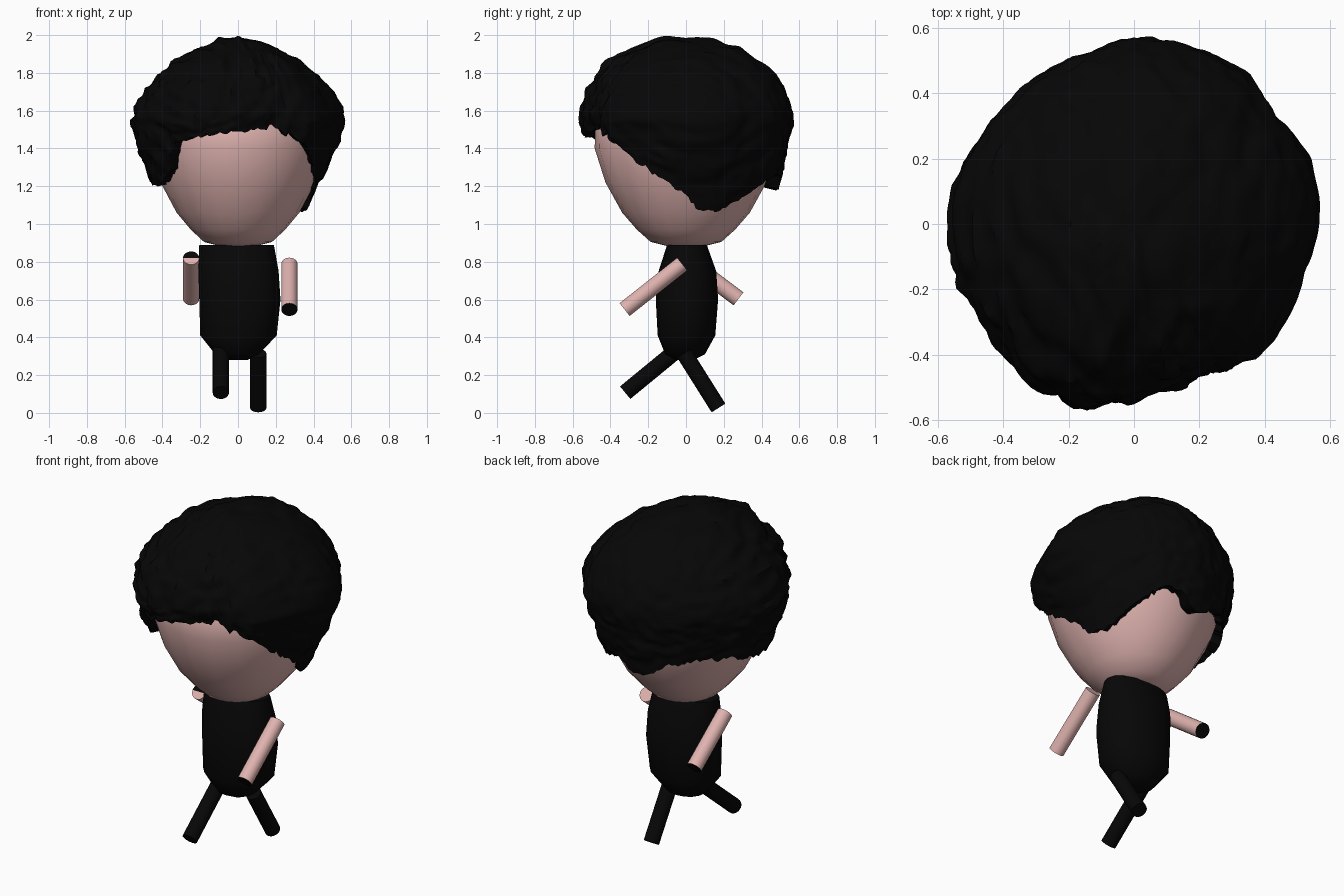
import bpy, bmesh, math
from mathutils import Vector, noise

if "Cube" in bpy.data.objects:
    bpy.data.objects.remove(bpy.data.objects["Cube"])


def material(name, rgb):
    m = bpy.data.materials.new(name)
    m.diffuse_color = (*rgb, 1)
    m.use_nodes = True
    m.node_tree.nodes["Principled BSDF"].inputs["Base Color"].default_value = m.diffuse_color
    return m


BLACK = material("black", (0.002, 0.002, 0.002))
SKIN = material("skin", (0.74, 0.45, 0.43))


def finish(bm, name, mats, angle=40):
    bmesh.ops.recalc_face_normals(bm, faces=bm.faces)
    me = bpy.data.meshes.new(name)
    bm.to_mesh(me)
    bm.free()
    ob = bpy.data.objects.new(name, me)
    bpy.context.collection.objects.link(ob)
    for m in mats:
        me.materials.append(m)
    bpy.ops.object.select_all(action='DESELECT')
    bpy.context.view_layer.objects.active = ob
    ob.select_set(True)
    bpy.ops.object.shade_smooth_by_angle(angle=math.radians(angle))
    return ob


def loft(rings, cap_start=True, cap_end=True):
    """Skin a list of closed rings of points."""
    bm = bmesh.new()
    vs = [[bm.verts.new(p) for p in ring] for ring in rings]
    n = len(rings[0])
    for a, b in zip(vs, vs[1:]):
        for i in range(n):
            j = (i + 1) % n
            bm.faces.new((a[i], a[j], b[j], b[i]))
    if cap_start:
        bm.faces.new(vs[0][::-1])
    if cap_end:
        bm.faces.new(vs[-1])
    return bm


def lerp_table(table, x):
    for (x0, y0), (x1, y1) in zip(table, table[1:]):
        if x0 <= x <= x1:
            return y0 + (y1 - y0) * (x - x0) / (x1 - x0)
    return table[-1][1]


# Head: tapered egg
HEAD = [(0.882, 0.09), (0.905, 0.18), (0.97, 0.25), (1.06, 0.325), (1.22, 0.41),
        (1.40, 0.465), (1.52, 0.462), (1.72, 0.36), (1.84, 0.18)]
SEG = 20
rings = [[(r * math.cos(2 * math.pi * i / SEG), 1.04 * r * math.sin(2 * math.pi * i / SEG), z)
          for i in range(SEG)] for z, r in HEAD]
finish(loft(rings), "head", [SKIN], 60)

# Torso: rounded sections as (z, left, right, front, back)
TORSO = [(0.28, -0.05, 0.05, -0.05, 0.04), (0.31, -0.12, 0.11, -0.11, 0.10),
         (0.41, -0.20, 0.205, -0.15, 0.155), (0.60, -0.205, 0.225, -0.16, 0.17),
         (0.75, -0.21, 0.215, -0.145, 0.16), (0.89, -0.205, 0.19, -0.10, 0.11)]
rings = []
for z, l, r, f, b in TORSO:
    cx, cy, hx, hy = (l + r) / 2, (f + b) / 2, (r - l) / 2, (b - f) / 2
    ring = []
    for i in range(16):
        c, s = math.cos(math.pi * i / 8), math.sin(math.pi * i / 8)
        ring.append((cx + hx * math.copysign(abs(c) ** 0.9, c),
                     cy + hy * math.copysign(abs(s) ** 0.9, s), z))
    rings.append(ring)
finish(loft(rings), "torso", [BLACK], 60)


# Limbs: straight cylinders; start cap is skin below the given share of its height
def limb(name, x, start, end, radius, mat, start_skin=0.0):
    a, b = Vector((x, *start)), Vector((x, *end))
    d = (b - a).normalized()
    u = Vector((1, 0, 0))
    v = d.cross(u)
    ring = [radius * (u * math.cos(2 * math.pi * i / 24) + v * math.sin(2 * math.pi * i / 24))
            for i in range(24)]
    bm = loft([[a + p for p in ring], [b + p for p in ring]])
    bmesh.ops.poke(bm, faces=[f for f in bm.faces if len(f.verts) > 4])
    ob = finish(bm, name, [mat, BLACK])
    rise = radius * abs(v.z)
    for f in ob.data.polygons:
        if len(f.vertices) == 3:
            at_start = (f.center - a).length < (f.center - b).length
            skin = at_start and f.center.z < a.z - rise + 2 * rise * start_skin
            f.material_index = 0 if skin else 1


limb("right_arm", 0.272, (-0.02, 0.788), (-0.325, 0.547), 0.043, SKIN, 1.0)
limb("left_arm", -0.248, (-0.01, 0.82), (0.278, 0.604), 0.043, SKIN, 0.5)
limb("front_leg", -0.091, (-0.02, 0.355), (-0.322, 0.107), 0.043, BLACK)
limb("back_leg", 0.107, (-0.01, 0.315), (0.172, 0.026), 0.043, BLACK)

# Hair: outer radius and lower hairline by angle around the head
RADIUS = [(0, .57), (20, .575), (35, .555), (54, .575), (85, .565), (110, .54), (139, .53),
          (168, .56), (195, .57), (225, .56), (243, .585), (255, .58), (270, .53),
          (294, .505), (312, .55), (338, .54), (360, .57)]
HAIRLINE = [(0, 1.15), (12, 1.07), (30, 1.08), (45, 1.14), (60, 1.22), (70, 1.27), (80, 1.25),
            (92, 1.17), (100, 1.19), (112, 1.26), (150, 1.29), (180, 1.22), (205, 1.21),
            (222, 1.28), (231, 1.43), (270, 1.49), (293, 1.505), (315, 1.42), (335, 1.28),
            (352, 1.19), (360, 1.15)]
N, UPPER, LOWER = 180, 30, 20
columns = []
for i in range(N):
    az = 360 * i / N
    c, s = math.cos(math.radians(az)), math.sin(math.radians(az))
    R = lerp_table(RADIUS, az)
    jag = noise.noise(Vector((c * 9, s * 9, 4))) * 0.02 + noise.noise(Vector((c * 25, s * 25, 1))) * 0.025
    low = lerp_table(HAIRLINE, az) + jag
    eq = max(1.55, low + 0.09)
    col = []
    for k in range(1, UPPER + 1):
        t = math.pi / 2 * k / UPPER
        squeeze = 1 - 0.08 * c * c * math.sin(2 * t)
        col.append((R * math.sin(t) * squeeze, eq + (1.985 - eq) * math.cos(t) * squeeze))
    for k in range(1, LOWER + 1):
        z = eq + (low - eq) * k / LOWER
        shrink = (0.26 - 0.09 * max(s, 0) + 0.10 * max(c, 0)) * ((eq - z) / 0.45) ** 1.25
        col.append((R * (1 - shrink), z))
    # Wavy strands running across the crown, curlier at the front left
    curl = 0.016 + 0.012 * max(0, -c * 0.7 - s * 0.7)
    pts = []
    for r, z in col:
        p = Vector((r * c, r * s, z))
        w = p + 0.08 * noise.noise_vector(p * 3)
        n = noise.noise(Vector((w.x * 14, w.y * 4, w.z * 16)))
        n += 0.5 * noise.noise(Vector((w.x * 30, w.y * 9, w.z * 32)))
        out = Vector((p.x, p.y, (z - 1.5) * 1.2)).normalized()
        q = p + out * n * curl
        # Keep the hair outside the scalp
        flat, need = math.hypot(q.x, q.y), lerp_table(HEAD, q.z) * (1 + 0.04 * s * s) + 0.012
        if q.z < 1.75 and flat < need:
            q.x, q.y = q.x * need / flat, q.y * need / flat
        pts.append(q)
    # Lip folding back under the edge to the scalp
    hr = lerp_table(HEAD, low + 0.02) - 0.02
    pts.append(Vector((hr * c, hr * s * 1.04, low + 0.02)))
    columns.append(pts)
rings = [[columns[i][k] for i in range(N)] for k in range(len(columns[0]))]
finish(loft(rings, True, False), "hair", [BLACK], 50)
